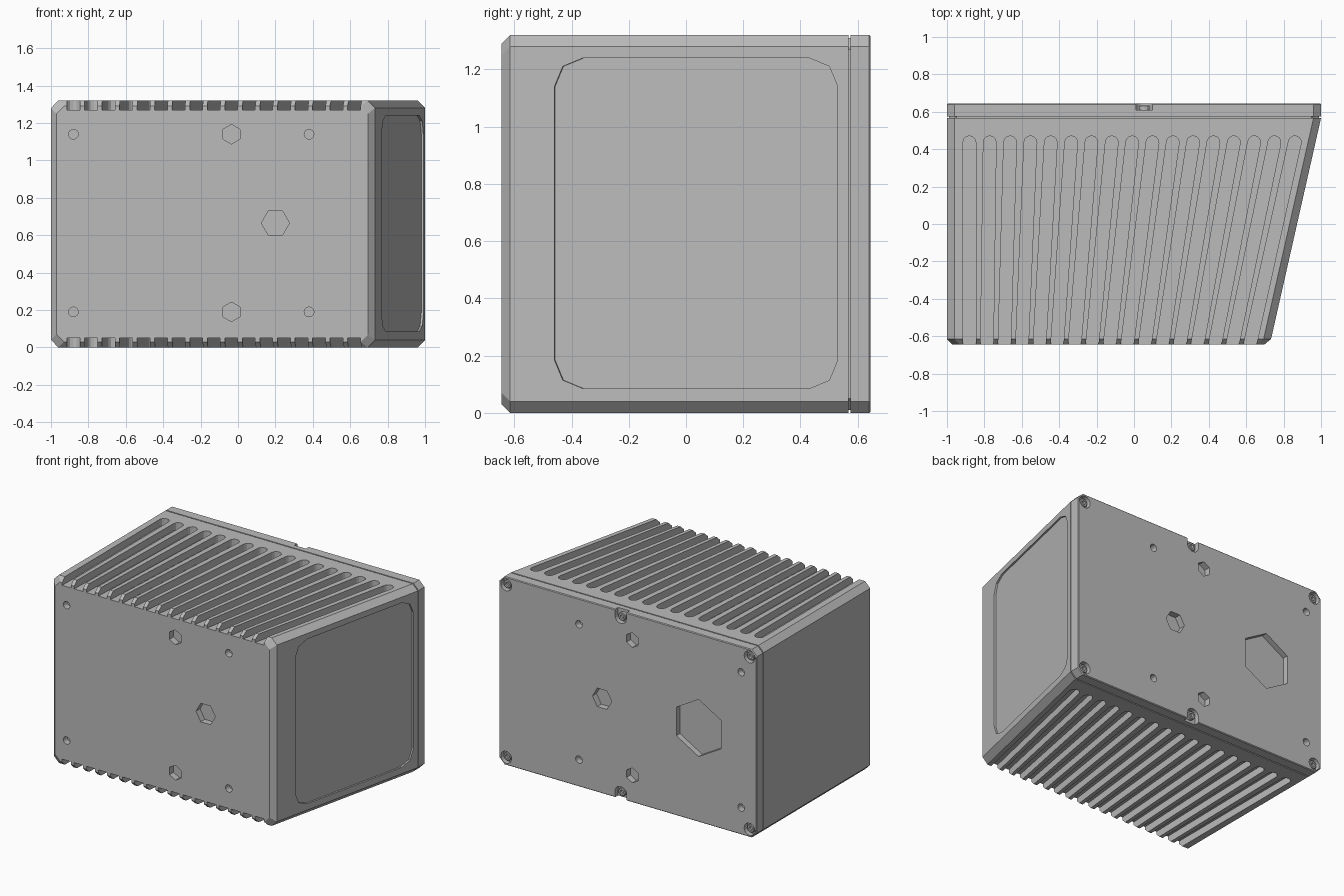
import bpy, bmesh, math
from mathutils import Vector

cube = bpy.data.objects.get("Cube")
if cube:
    bpy.data.objects.remove(cube, do_unlink=True)

H = 1.32            # case height
FRONT, BACK = -0.645, 0.645
SEAM = 0.567        # where the lid meets the case
X, Y, Z = Vector((1, 0, 0)), Vector((0, 1, 0)), Vector((0, 0, 1))

grey = bpy.data.materials.new("case grey")
grey.use_nodes = True
colour = (0.5, 0.5, 0.5, 1)
grey.diffuse_color = colour
grey.node_tree.nodes["Principled BSDF"].inputs["Base Color"].default_value = colour


def right_x(y):
    """x of the slanted right wall at depth y."""
    return 1 - 0.226 * max(SEAM - y, 0)


def loft(bm, rings):
    """Skin a list of equal-length point rings and cap both ends."""
    loops = [[bm.verts.new(p) for p in ring] for ring in rings]
    n = len(loops[0])
    for a, b in zip(loops, loops[1:]):
        for i in range(n):
            j = (i + 1) % n
            bm.faces.new((a[i], a[j], b[j], b[i]))
    bm.faces.new(loops[0])
    bm.faces.new(loops[-1])


def prism(bm, pts, direction):
    pts = [Vector(p) for p in pts]
    loft(bm, [pts, [p + direction for p in pts]])


def finish(name, bm):
    bmesh.ops.recalc_face_normals(bm, faces=bm.faces)
    mesh = bpy.data.meshes.new(name)
    bm.to_mesh(mesh)
    bm.free()
    mesh.materials.append(grey)
    ob = bpy.data.objects.new(name, mesh)
    bpy.context.collection.objects.link(ob)
    return ob


def ngon(n, r, cx, y, cz, turn=0.0):
    """Regular polygon facing along y."""
    angles = [turn + math.tau * i / n for i in range(n)]
    return [(cx + r * math.cos(a), y, cz + r * math.sin(a)) for a in angles]


def section(y, inset):
    """Chamfered rectangle across the case."""
    x0, x1, z0, z1, c = -1 + inset, right_x(y) - inset, inset, H - inset, 0.04
    return [(x0 + c, y, z0), (x1 - c, y, z0), (x1, y, z0 + c), (x1, y, z1 - c),
            (x1 - c, y, z1), (x0 + c, y, z1), (x0, y, z1 - c), (x0, y, z0 + c)]


# Case and lid, split by a thin seam
bm = bmesh.new()
stations = [(FRONT, 0.03), (FRONT + 0.03, 0), (SEAM, 0), (SEAM, 0.01),
            (SEAM + 0.008, 0.01), (SEAM + 0.008, 0), (BACK - 0.005, 0), (BACK, 0.005)]
loft(bm, [section(y, inset) for y, inset in stations])
case = finish("case_and_lid", bm)

cut = bmesh.new()

# Fanned cooling slots on top and underside, open at the front
COUNT, HALF = 17, 0.034
for i in range(COUNT):
    t = i / (COUNT - 1)
    back = Vector((-0.88 + 1.74 * t, 0.437, 0))
    front = Vector((-0.88 + 1.5 * t, FRONT, 0))
    along = (back - front).normalized()
    side = Vector((along.y, -along.x, 0))
    start = front - along * 0.1
    arc = [math.pi * k / 6 for k in range(7)]
    outline = [start + side * HALF]
    outline += [back + (side * math.cos(a) + along * math.sin(a)) * HALF for a in arc]
    outline += [start - side * HALF]
    prism(cut, [p + Z * (H - 0.05) for p in outline], Z * 0.2)
    prism(cut, [p + Z * 0.05 for p in outline], Z * -0.2)

# Shallow panel recess in the slanted side
y0, y1, z0, z1, r = -0.46, 0.53, 0.085, 1.24, 0.1
centres = [(y1 - r, z1 - r, 0), (y0 + r, z1 - r, 1), (y0 + r, z0 + r, 2), (y1 - r, z0 + r, 3)]
outline = []
for cy, cz, quarter in centres:
    for k in range(3):
        a = math.pi / 2 * (quarter + k / 2)
        y = cy + r * math.cos(a)
        outline.append(Vector((right_x(y), y, cz + r * math.sin(a))))
normal = Vector((1, -0.226, 0)).normalized()
prism(cut, [p - normal * 0.012 for p in outline], normal * 0.1)

# Mounting holes and hexagonal pockets on front and back
DEPTH = 0.045
for face, out in ((FRONT, -1), (BACK, 1)):
    floor, pull = face - out * DEPTH, Y * out * 0.1
    for z in (0.19, 1.14):
        for x in (-0.88, 0.38):
            prism(cut, ngon(16, 0.026, x, floor, z), pull)
        prism(cut, ngon(6, 0.052, -0.035, floor, z, math.pi / 6), pull)
    prism(cut, ngon(6, 0.075, 0.2, floor, 0.665), pull)

# Large hexagonal pocket on the lid
prism(cut, ngon(6, 0.2, -0.55, BACK - 0.04, 0.66, math.pi / 6), Y * 0.1)

# Screw pockets: round at the corners, open notches in the middle
SCREW_FLOOR = BACK - 0.035
screws = []
for sign in (-1, 1):
    for x in (-0.945, 0.945):
        z = H / 2 + sign * (H / 2 - 0.055)
        prism(cut, ngon(16, 0.042, x, SCREW_FLOOR, z), Y * 0.1)
        screws.append((x, z))
    x, z = 0.055, H / 2 + sign * (H / 2 - 0.045)
    notch = [(x + 0.045 * math.cos(math.pi * k / 8), SCREW_FLOOR,
              z - sign * 0.042 * math.sin(math.pi * k / 8)) for k in range(9)]
    notch += [(x - 0.045, SCREW_FLOOR, z + sign * 0.1), (x + 0.045, SCREW_FLOOR, z + sign * 0.1)]
    prism(cut, notch, Y * 0.1)
    screws.append((x, z))

cutter = finish("recess_cutter", cut)
cutter.hide_render = True
mod = case.modifiers.new("recesses", 'BOOLEAN')
mod.operation = 'DIFFERENCE'
mod.solver = 'EXACT'
mod.object = cutter
bpy.context.view_layer.objects.active = case
bpy.ops.object.modifier_apply(modifier=mod.name)
bpy.data.objects.remove(cutter, do_unlink=True)

# Socket-head lid screws
steps = [(0.029, -0.002), (0.029, 0.02), (0.025, 0.024), (0.014, 0.024), (0.014, 0.008)]
for i, (x, z) in enumerate(screws):
    bm = bmesh.new()
    loft(bm, [ngon(12, rad, x, SCREW_FLOOR + up, z) for rad, up in steps])
    finish(f"lid_screw_{i + 1}", bm)
